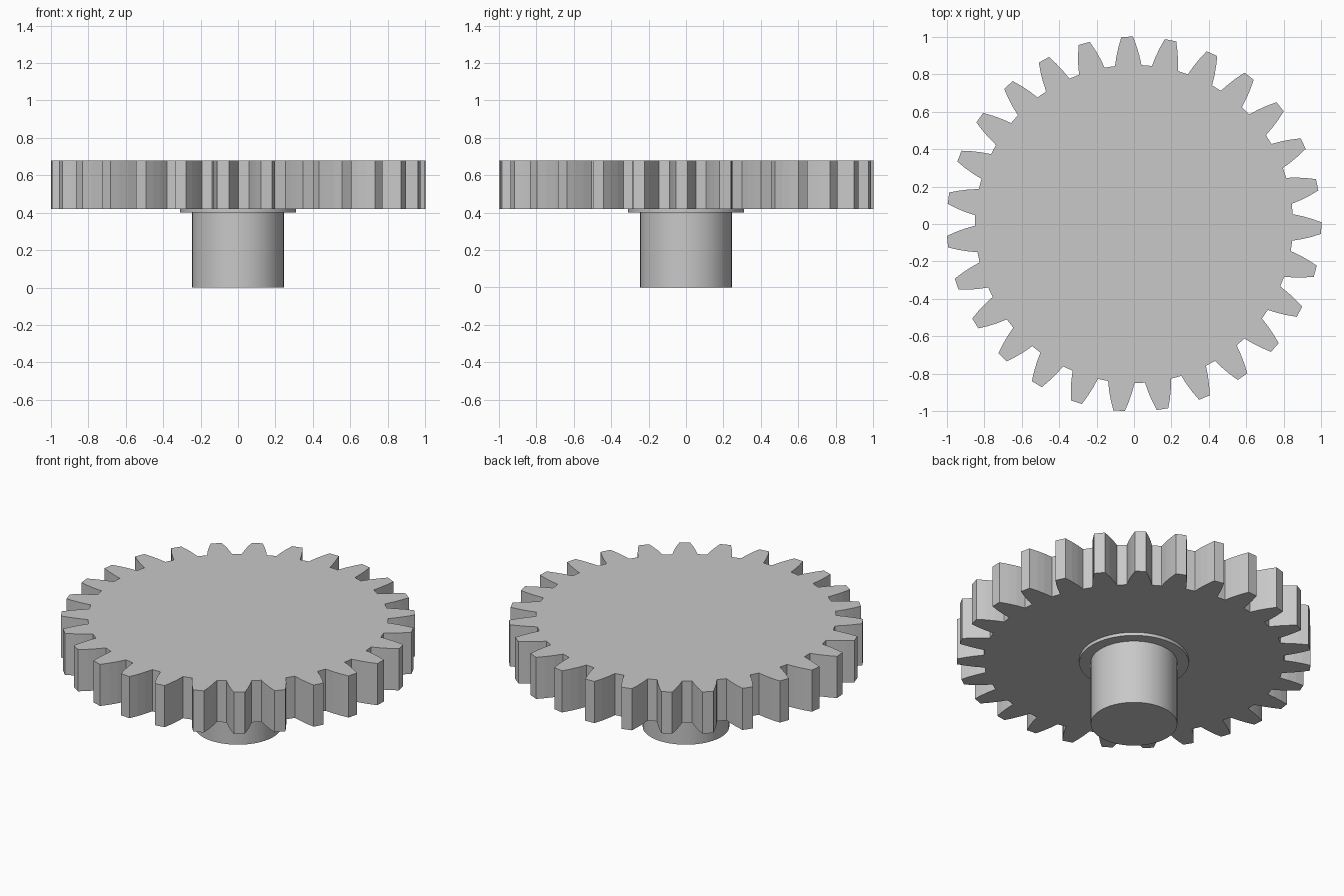
import bpy, bmesh
from math import radians, cos, sin, pi

cube = bpy.data.objects.get("Cube")
if cube:
    bpy.data.objects.remove(cube, do_unlink=True)

TEETH = 27
PHASE = radians(-1.25)
GEAR_BOTTOM, GEAR_TOP = 0.42, 0.68

grey = bpy.data.materials.new("light grey")
grey.use_nodes = True
colour = (0.58, 0.58, 0.58, 1)
grey.diffuse_color = colour
grey.node_tree.nodes["Principled BSDF"].inputs["Base Color"].default_value = colour


def cylinder(name, radius, bottom, top):
    bpy.ops.mesh.primitive_cylinder_add(
        vertices=64, radius=radius, depth=top - bottom,
        location=(0, 0, (bottom + top) / 2))
    obj = bpy.context.object
    obj.name = name
    obj.data.materials.append(grey)
    bpy.ops.object.shade_smooth_by_angle(angle=radians(30))
    return obj


def toothed_wheel(name):
    # One flank as (radius, half width), from root to tip
    flank = [(0.847, 0.071), (0.90, 0.061), (0.95, 0.048), (1.001, 0.031)]
    tooth = [(r, -w) for r, w in flank] + [(r, w) for r, w in reversed(flank)]
    bm = bmesh.new()
    outline = []
    for i in range(TEETH):
        a = PHASE + 2 * pi * i / TEETH
        for r, w in tooth:
            outline.append(bm.verts.new((r * cos(a) - w * sin(a),
                                         r * sin(a) + w * cos(a), GEAR_BOTTOM)))
    face = bm.faces.new(outline)
    # Extrude the outline to the wheel thickness
    top = bmesh.ops.extrude_face_region(bm, geom=[face], use_keep_orig=True)["geom"]
    bmesh.ops.translate(bm, vec=(0, 0, GEAR_TOP - GEAR_BOTTOM),
                        verts=[g for g in top if isinstance(g, bmesh.types.BMVert)])
    bmesh.ops.recalc_face_normals(bm, faces=bm.faces)
    mesh = bpy.data.meshes.new(name)
    bm.to_mesh(mesh)
    bm.free()
    mesh.materials.append(grey)
    obj = bpy.data.objects.new(name, mesh)
    bpy.context.collection.objects.link(obj)
    return obj


toothed_wheel("gear_wheel")
cylinder("collar", 0.31, 0.40, GEAR_BOTTOM)
cylinder("shaft", 0.245, 0.0, 0.41)
